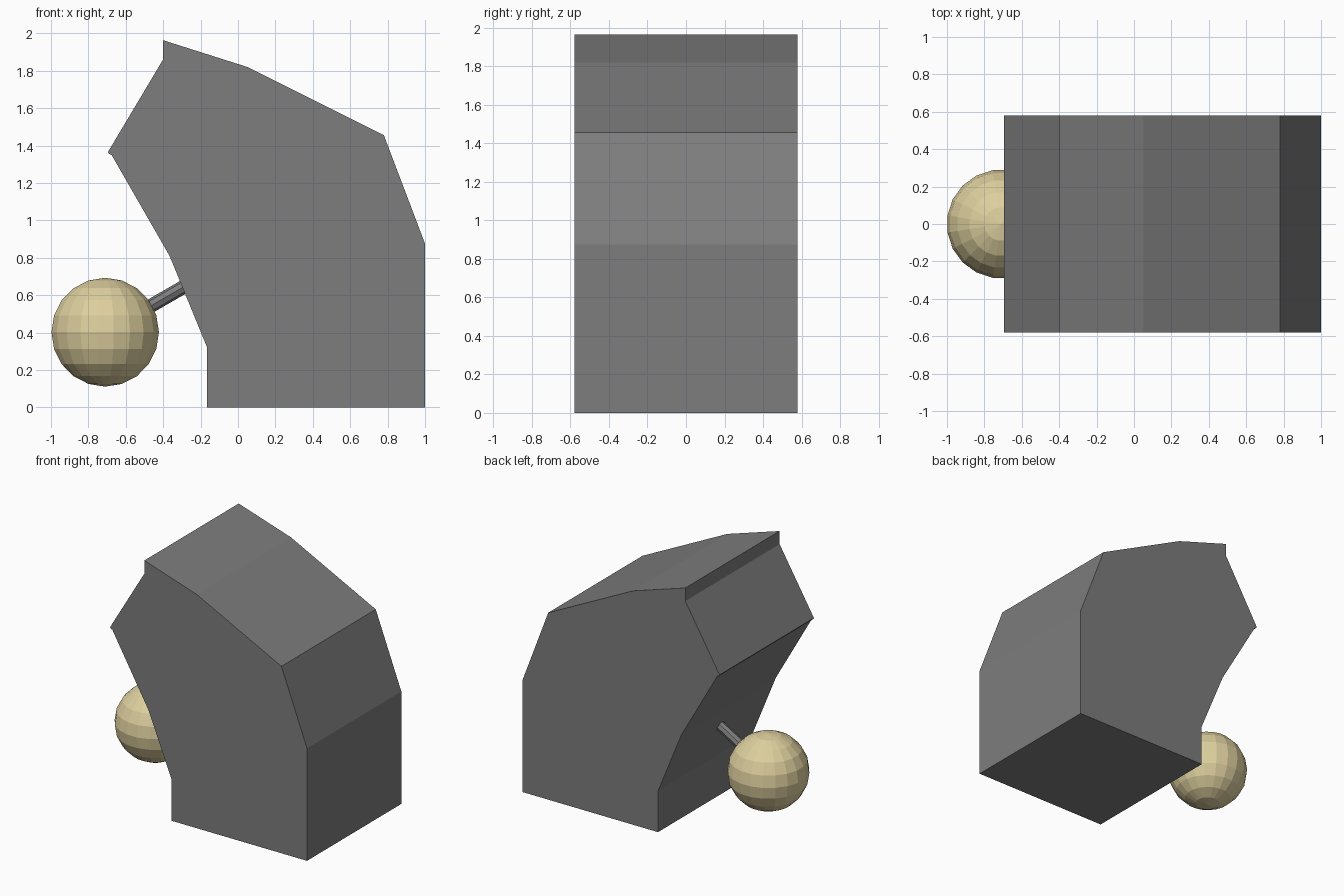
import bpy, bmesh, math
from mathutils import Vector, Matrix

if "Cube" in bpy.data.objects:
    bpy.data.objects.remove(bpy.data.objects["Cube"])


def material(name, rgb):
    m = bpy.data.materials.new(name)
    m.diffuse_color = (*rgb, 1)
    m.use_nodes = True
    m.node_tree.nodes["Principled BSDF"].inputs["Base Color"].default_value = m.diffuse_color
    return m


GREY = material("mid grey", (0.205, 0.205, 0.205))
TAN = material("pale tan", (0.72, 0.62, 0.34))


def finish(name, bm, mat):
    bmesh.ops.recalc_face_normals(bm, faces=bm.faces)
    mesh = bpy.data.meshes.new(name)
    bm.to_mesh(mesh)
    bm.free()
    mesh.materials.append(mat)
    ob = bpy.data.objects.new(name, mesh)
    bpy.context.collection.objects.link(ob)
    return ob


# Bent body: side profile extruded across y
HALF = 0.58
profile = [(-0.165, 0), (1, 0), (1, 0.875), (0.78, 1.455), (0.05, 1.82),
           (-0.40, 1.963), (-0.40, 1.861), (-0.695, 1.366), (-0.692, 1.357),
           (-0.676, 1.35), (-0.366, 0.81), (-0.165, 0.32)]
bm = bmesh.new()
face = bm.faces.new([bm.verts.new((x, -HALF, z)) for x, z in profile])
side = bmesh.ops.extrude_face_region(bm, geom=[face])
bmesh.ops.translate(bm, vec=(0, 2 * HALF, 0),
                    verts=[g for g in side["geom"] if isinstance(g, bmesh.types.BMVert)])
finish("bent_body", bm, GREY)

# Faceted ball, turned half a segment so flat faces point along the axes
centre = Vector((-0.71, 0, 0.402))
bm = bmesh.new()
bmesh.ops.create_uvsphere(bm, u_segments=20, v_segments=10, radius=0.291,
                          matrix=Matrix.Translation(centre) @ Matrix.Rotation(math.radians(9), 4, 'Z'))
finish("ball", bm, TAN)

# Slanted rod joining ball and body
direction = Vector((math.cos(math.radians(30)), 0, math.sin(math.radians(30))))
start, end = 0.2, 0.56
bm = bmesh.new()
bmesh.ops.create_cone(bm, cap_ends=True, segments=8, radius1=0.037, radius2=0.037, depth=end - start,
                      matrix=Matrix.Translation(centre + direction * (start + end) / 2)
                      @ direction.to_track_quat('Z', 'Y').to_matrix().to_4x4())
finish("rod", bm, GREY)
